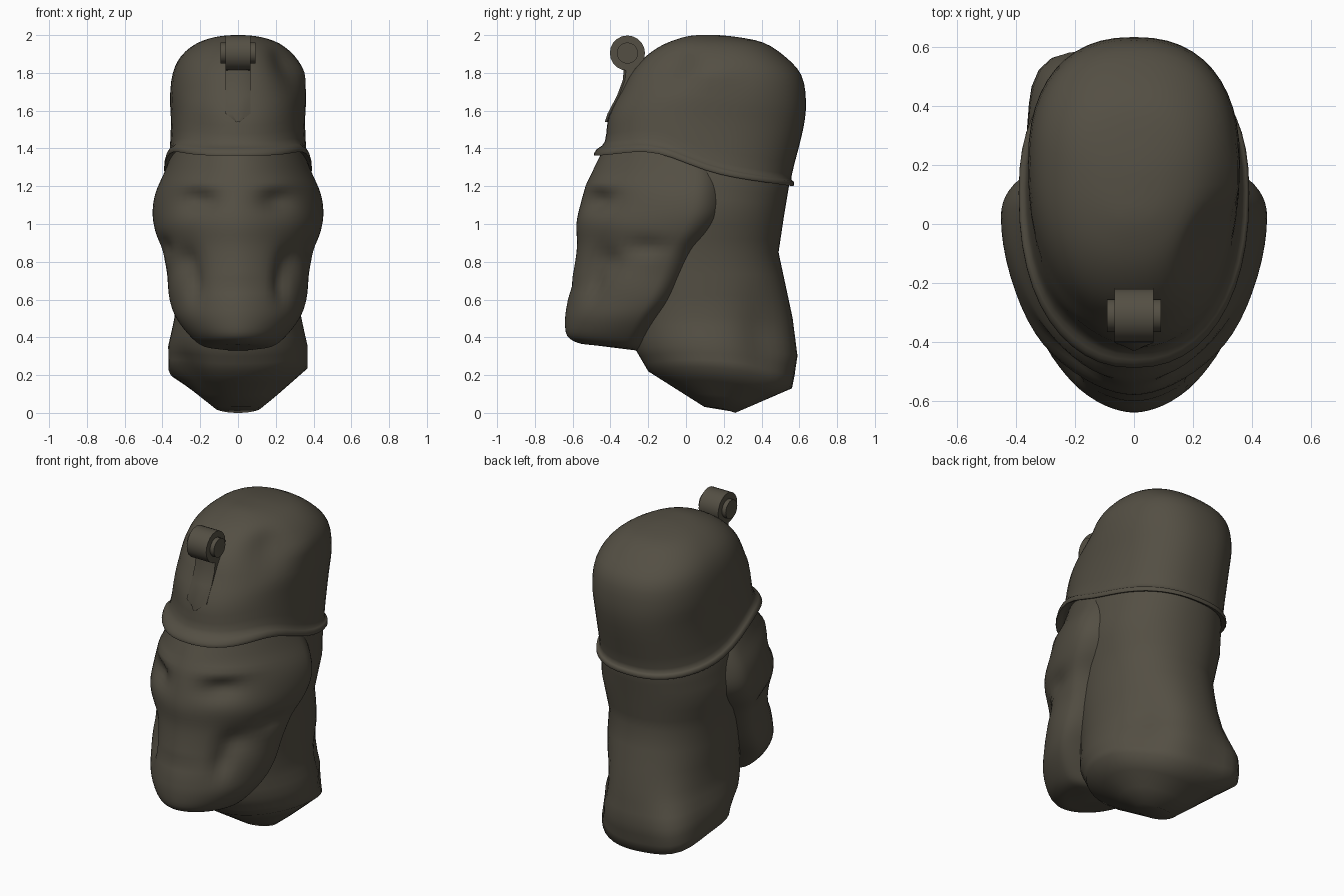
import bpy, bmesh, math
from mathutils import Vector

stone = bpy.data.materials.new("dark_stone")
stone.diffuse_color = (0.088, 0.078, 0.057, 1)


def finish(bm, name, angle=40):
    bmesh.ops.recalc_face_normals(bm, faces=bm.faces)
    me = bpy.data.meshes.new(name)
    bm.to_mesh(me)
    bm.free()
    me.materials.append(stone)
    ob = bpy.data.objects.new(name, me)
    bpy.context.collection.objects.link(ob)
    bpy.ops.object.select_all(action='DESELECT')
    ob.select_set(True)
    bpy.context.view_layer.objects.active = ob
    bpy.ops.object.shade_smooth_by_angle(angle=math.radians(angle))
    return ob


def interpolate(rings, steps, smooth):
    out = []
    for i in range(len(rings) - 1):
        p0, p1 = rings[max(i - 1, 0)], rings[i]
        p2, p3 = rings[i + 1], rings[min(i + 2, len(rings) - 1)]
        for s in range(steps):
            t = s / steps
            row = []
            for a, b, c, d in zip(p0, p1, p2, p3):
                v = b + (c - b) * t
                if smooth:
                    v = 0.5 * (2*b + (c - a)*t + (2*a - 5*b + 4*c - d)*t*t
                               + (3*b - a - 3*c + d)*t**3)
                row.append(v)
            out.append(row)
    return out + [list(rings[-1])]


def loft(name, rings, wide, power, back=2.2, steps=3, smooth=True, dents=(), n=48, angle=40, lift=None):
    """rings: z front, z back, y front, y back, half width; wide: position of widest line
    dents: centre, radii, outward push; lift: extra height by position"""
    bm = bmesh.new()
    rows = []
    for zf, zb, yf, yb, hw in interpolate(rings, steps, smooth):
        yc = yf + (yb - yf) * wide
        row = []
        for k in range(n):
            a = 2 * math.pi * k / n
            c, s = math.cos(a), math.sin(a)
            p = power if s < 0 else back
            x = hw * math.copysign(abs(c) ** (2 / p), c)
            depth = (yc - yf) if s < 0 else (yb - yc)
            y = yc + depth * math.copysign(abs(s) ** (2 / p), s)
            z = zf + (zb - zf) * (y - yf) / max(yb - yf, 1e-4)
            if lift:
                z += lift(x, y, z)
            co = Vector((x, y, z))
            out = Vector((x, y - yc, 0))
            if out.length > 0:
                out.normalize()
            push = 0
            for ctr, rad, amt in dents:
                d = sum(((co[i] - ctr[i]) / rad[i]) ** 2 for i in range(3))
                push += amt * math.exp(-d)
            row.append(bm.verts.new(co + out * push))
        rows.append(row)
    for r0, r1 in zip(rows, rows[1:]):
        for k in range(n):
            j = (k + 1) % n
            bm.faces.new((r0[k], r0[j], r1[j], r1[k]))
    bm.faces.new(rows[0])
    bm.faces.new(rows[-1])
    return finish(bm, name, angle)


# neck column with broken pointed underside
loft("neck", [
    (0.03, 0.00, 0.10, 0.26, 0.12),
    (0.22, 0.13, -0.20, 0.56, 0.37),
    (0.34, 0.30, -0.27, 0.59, 0.37),
    (0.52, 0.50, -0.30, 0.565, 0.335),
    (0.85, 0.85, -0.30, 0.49, 0.345),
    (1.10, 1.05, -0.30, 0.52, 0.385),
    (1.30, 1.20, -0.30, 0.545, 0.375),
    (1.45, 1.40, -0.30, 0.54, 0.345)],
    0.5, 2.1, smooth=False, angle=75,
    lift=lambda x, y, z: 0.7 * x * x * max(0, 1 - z / 0.5),
    dents=[((-0.27, 0.50, 0.22), (0.13, 0.15, 0.25), 0.085),
           ((-0.30, -0.08, 0.22), (0.12, 0.15, 0.12), -0.05),
           ((0.28, 0.42, 0.38), (0.15, 0.15, 0.2), -0.05)])

# worn face: sockets, brows, cheekbones, diagonal creases, mouth
features = []
for m in (-1, 1):
    features += [
        ((m*0.20, -0.42, 1.12), (0.09, 0.3, 0.055), -0.045),
        ((m*0.20, -0.42, 1.21), (0.13, 0.3, 0.03), 0.015),
        ((m*0.30, -0.33, 1.00), (0.10, 0.2, 0.07), 0.01),
        ((m*0.36, -0.20, 0.88), (0.08, 0.10, 0.05), -0.03),
        ((m*0.27, -0.42, 0.81), (0.06, 0.2, 0.07), -0.035),
        ((m*0.23, -0.47, 0.69), (0.04, 0.2, 0.09), -0.04),
        ((m*0.33, -0.28, 0.70), (0.07, 0.12, 0.10), 0.01)]
features += [((0, -0.6, 0.66), (0.16, 0.2, 0.025), -0.01)]
loft("face", [
    (0.36, 0.33, -0.50, -0.26, 0.08),
    (0.37, 0.345, -0.57, -0.23, 0.18),
    (0.41, 0.40, -0.63, -0.19, 0.25),
    (0.50, 0.50, -0.64, -0.12, 0.325),
    (0.60, 0.60, -0.625, -0.04, 0.36),
    (0.75, 0.74, -0.595, 0.04, 0.375),
    (0.88, 0.86, -0.577, 0.10, 0.405),
    (1.00, 0.96, -0.58, 0.19, 0.44),
    (1.10, 1.05, -0.56, 0.24, 0.452),
    (1.20, 1.15, -0.53, 0.25, 0.437),
    (1.31, 1.26, -0.48, 0.24, 0.39),
    (1.45, 1.36, -0.41, 0.18, 0.345)],
    0.73, 1.84, steps=4, dents=features, n=72, angle=60)

# tall cap with sloping brim band, broken flat on one side
loft("cap", [
    (1.36, 1.22, -0.44, 0.53, 0.35),
    (1.345, 1.20, -0.487, 0.568, 0.388),
    (1.375, 1.225, -0.475, 0.57, 0.388),
    (1.41, 1.26, -0.43, 0.56, 0.366),
    (1.55, 1.50, -0.41, 0.62, 0.355),
    (1.70, 1.65, -0.345, 0.635, 0.36),
    (1.81, 1.79, -0.285, 0.61, 0.345),
    (1.89, 1.89, -0.21, 0.52, 0.30),
    (1.95, 1.96, -0.12, 0.41, 0.22),
    (1.99, 1.99, -0.01, 0.27, 0.12),
    (2.00, 2.00, 0.06, 0.17, 0.03)],
    0.56, 2.25, back=2.35, angle=60,
    lift=lambda x, y, z: 0.075 * math.exp(-((y + 0.18) / 0.25) ** 2) * min(1, max(0, (1.7 - z) / 0.25)),
    dents=[((0.28, -0.12, 1.86), (0.12, 0.17, 0.13), -0.07),
           ((0.34, 0.14, 1.80), (0.08, 0.1, 0.06), 0.015),
           ((-0.20, -0.40, 1.52), (0.12, 0.15, 0.1), -0.02)])

# pointed strap running up the cap front
bm = bmesh.new()
rows = []
for y, z, w in [(-0.43, 1.54, 0.008), (-0.415, 1.585, 0.067), (-0.365, 1.68, 0.067),
                (-0.335, 1.76, 0.067), (-0.325, 1.86, 0.065)]:
    rows.append([bm.verts.new((x, yy, z)) for x, yy in
                 ((-w, y + 0.06), (-w, y + 0.012), (-w*0.5, y), (w*0.5, y), (w, y + 0.012), (w, y + 0.06))])
for r0, r1 in zip(rows, rows[1:]):
    for k in range(6):
        bm.faces.new((r0[k], r0[(k+1) % 6], r1[(k+1) % 6], r1[k]))
bm.faces.new(rows[0])
bm.faces.new(rows[-1])
finish(bm, "strap", 50)


# rolled top of the strap and its pin
def roller(name, r, half):
    bm = bmesh.new()
    bmesh.ops.create_cone(bm, cap_ends=True, segments=20, radius1=r, radius2=r, depth=2*half)
    for v in bm.verts:
        x, y, z = v.co
        v.co = (z, y - 0.31, x + 1.905)
    finish(bm, name)


roller("strap_roll", 0.093, 0.066)
roller("roll_pin", 0.056, 0.092)
